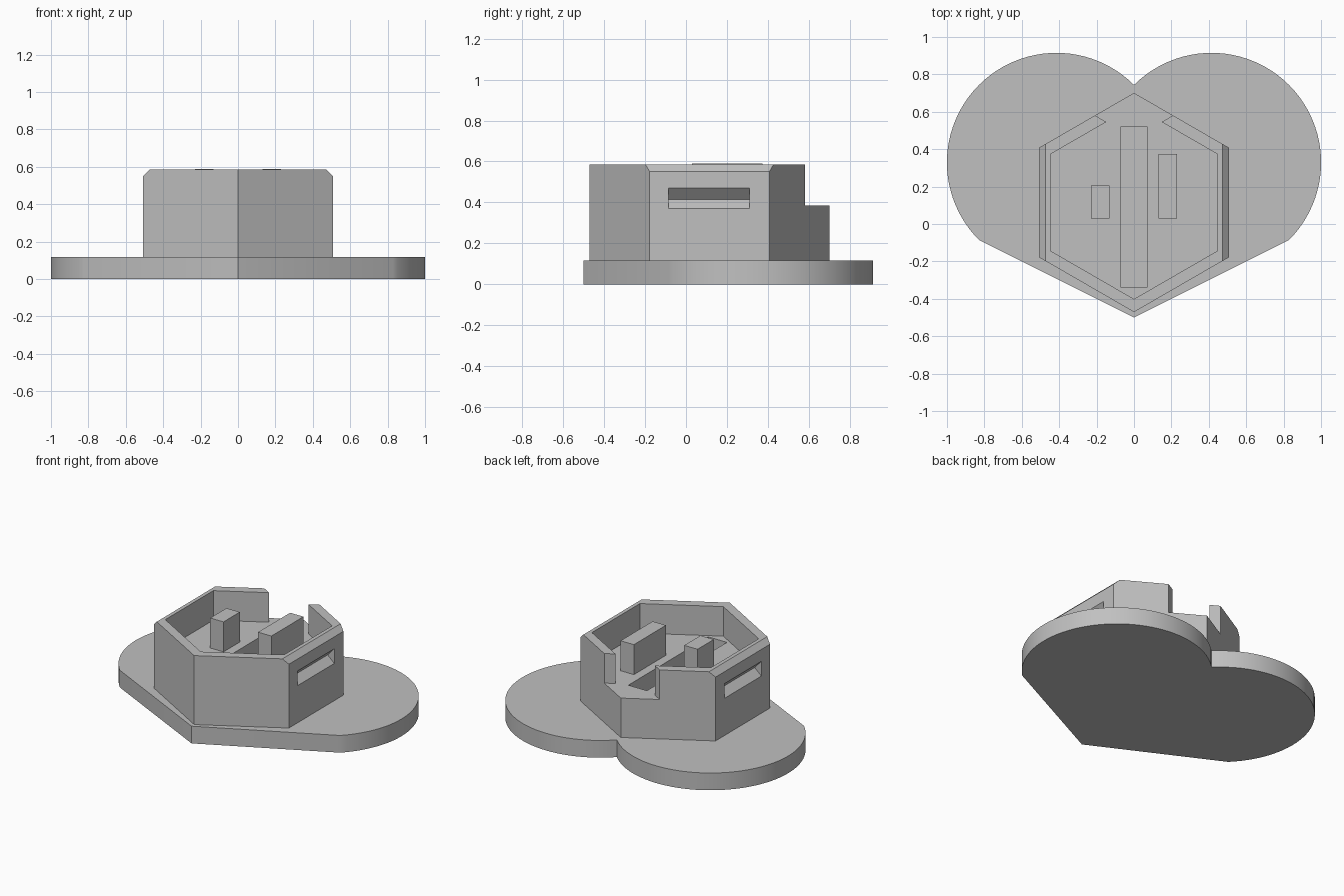
import bpy
import bmesh
from math import sin, cos, pi, radians, sqrt
from mathutils import Vector

cube = bpy.data.objects.get("Cube")
if cube:
    bpy.data.objects.remove(cube, do_unlink=True)

grey = bpy.data.materials.new("plain grey")
grey.use_nodes = True
colour = (0.53, 0.53, 0.53, 1)
grey.diffuse_color = colour
grey.node_tree.nodes["Principled BSDF"].inputs["Base Color"].default_value = colour


def prism(name, points, offset):
    """Extrude a closed 3D outline along an offset."""
    bm = bmesh.new()
    face = bm.faces.new([bm.verts.new(p) for p in points])
    out = bmesh.ops.extrude_face_region(bm, geom=[face])
    moved = [g for g in out["geom"] if isinstance(g, bmesh.types.BMVert)]
    bmesh.ops.translate(bm, verts=moved, vec=Vector(offset))
    bmesh.ops.recalc_face_normals(bm, faces=bm.faces)
    mesh = bpy.data.meshes.new(name)
    bm.to_mesh(mesh)
    bm.free()
    mesh.materials.append(grey)
    obj = bpy.data.objects.new(name, mesh)
    bpy.context.collection.objects.link(obj)
    return obj


def upright(name, outline, z0, z1):
    return prism(name, [(x, y, z0) for x, y in outline], (0, 0, z1 - z0))


def hexagon(cy, r):
    return [(r * sin(i * pi / 3), cy - r * cos(i * pi / 3)) for i in range(6)]


def rectangle(x0, x1, y0, y1):
    return [(x0, y0), (x1, y0), (x1, y1), (x0, y1)]


def cut(target, cutter):
    """Subtract the cutter, then remove it."""
    cutter.hide_render = True
    mod = target.modifiers.new("cut", 'BOOLEAN')
    mod.operation = 'DIFFERENCE'
    mod.solver = 'EXACT'
    mod.object = cutter
    bpy.context.view_layer.objects.active = target
    bpy.ops.object.modifier_apply(modifier=mod.name)
    bpy.data.objects.remove(cutter, do_unlink=True)


BASE, FLOOR, TOP = 0.117, 0.385, 0.586
R = 0.586              # lobe radius and housing radius
CX = R / sqrt(2)
CY = 0.329
HEX_Y = 0.115

# Heart base: two half-circle lobes and a point
outline = []
for side, start in ((1, -45), (-1, 45)):
    for i in range(49):
        a = radians(start + 180 * i / 48)
        outline.append((side * CX + R * cos(a), CY + R * sin(a)))
    if side == 1:
        outline.pop()
outline.append((0, CY - R * sqrt(2)))
heart = upright("heart_base", outline, 0, BASE)

# Hexagonal housing with its recess, back notch and floor slot
housing = upright("hexagonal_housing", hexagon(HEX_Y, R), BASE - 0.02, TOP)
cut(housing, upright("recess_cutter", hexagon(HEX_Y, 0.516), FLOOR, 1))
cut(housing, upright("notch_cutter", hexagon(HEX_Y + R, 0.241), FLOOR, 1))
cut(housing, upright("slot_cutter", rectangle(-0.07, 0.07, -0.34, 0.52), 0.2, 0.5))

# Bevelled top edges and V grooves on both sides
wall = R * cos(pi / 6)
for s in (1, -1):
    bevel = [(wall - 0.135, TOP + 0.1), (wall + 0.1, TOP - 0.135), (wall + 0.1, TOP + 0.1)]
    cut(housing, prism("bevel_cutter", [(s * x, -1, z) for x, z in bevel], (0, 2, 0)))
    # groove flanks carried past the wall face along their own slopes
    groove = [(wall - 0.05, 0.415), (wall + 0.05, 0.525), (wall + 0.05, 0.325)]
    cut(housing, prism("groove_cutter", [(s * x, -0.085, z) for x, z in groove], (0, 0.395, 0)))

# Posts standing on the recess floor
upright("long_post", rectangle(0.13, 0.23, 0.03, 0.375), FLOOR - 0.01, TOP + 0.003)
upright("short_post", rectangle(-0.23, -0.13, 0.03, 0.205), FLOOR - 0.01, TOP + 0.003)

# Smooth the curved rim only
bpy.ops.object.select_all(action='DESELECT')
heart.select_set(True)
bpy.context.view_layer.objects.active = heart
bpy.ops.object.shade_smooth_by_angle(angle=radians(30))
